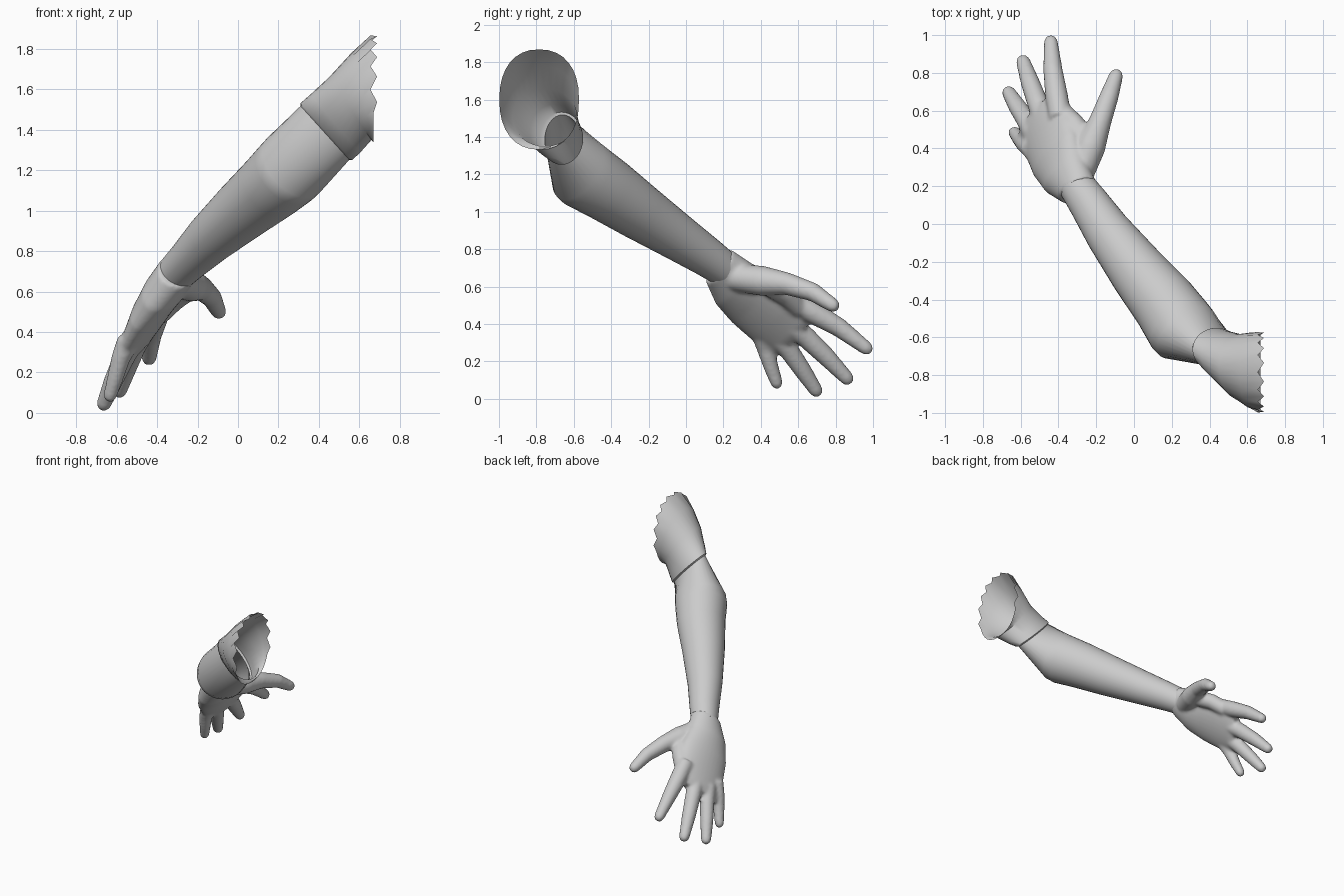
import bpy, bmesh, math
from mathutils import Vector as V

if "Cube" in bpy.data.objects:
    bpy.data.objects.remove(bpy.data.objects["Cube"])

SEG = 32
grey = bpy.data.materials.new("plain grey")
grey.diffuse_color = (0.6, 0.6, 0.6, 1)
grey.use_nodes = True
grey.node_tree.nodes["Principled BSDF"].inputs["Base Color"].default_value = grey.diffuse_color


def ring(c, a, b, power=1.0):
    """Elliptical ring of points; power under 1 squares it off."""
    c, a, b = V(c), V(a), V(b)
    f = lambda x: math.copysign(abs(x) ** power, x)
    return [c + a * f(math.cos(t)) + b * f(math.sin(t))
            for t in (2 * math.pi * i / SEG for i in range(SEG))]


def add_loft(bm, rings, caps=(True, True)):
    """Skin a list of rings, with optional end caps."""
    loops = [[bm.verts.new(p) for p in r] for r in rings]
    for lo, hi in zip(loops, loops[1:]):
        for i in range(SEG):
            j = (i + 1) % SEG
            bm.faces.new((lo[i], lo[j], hi[j], hi[i]))
    if caps[0]:
        bm.faces.new(loops[0][::-1])
    if caps[1]:
        bm.faces.new(loops[-1])


def add_finger(bm, joints):
    """Round-tipped tube through (point, radius) joints."""
    pts = [V(p) for p, r in joints]
    rad = [r for p, r in joints]
    d = (pts[-1] - pts[-2]).normalized()
    r = rad[-1]                       # rounded fingertip
    pts += [pts[-1] + d * r * 0.6, pts[-1] + d * r * 0.95]
    rad += [r * 0.8, r * 0.35]
    rings = []
    for i, p in enumerate(pts):
        t = (pts[min(i + 1, len(pts) - 1)] - pts[max(i - 1, 0)]).normalized()
        a = t.cross(V((0.8, -0.1, -0.58))).normalized()
        rings.append(ring(p, a * rad[i], t.cross(a) * rad[i]))
    add_loft(bm, rings)


def make(name, bm, angle=40, remesh=0):
    bmesh.ops.recalc_face_normals(bm, faces=bm.faces)
    me = bpy.data.meshes.new(name)
    bm.to_mesh(me)
    bm.free()
    me.materials.append(grey)
    ob = bpy.data.objects.new(name, me)
    bpy.context.collection.objects.link(ob)
    bpy.ops.object.select_all(action='DESELECT')
    bpy.context.view_layer.objects.active = ob
    ob.select_set(True)
    if remesh:
        m = ob.modifiers.new("blend", 'REMESH')
        m.mode, m.voxel_size = 'VOXEL', remesh
        s = ob.modifiers.new("soften", 'SMOOTH')
        s.factor, s.iterations = 0.5, 7
        bpy.ops.object.modifier_apply(modifier="blend")
        bpy.ops.object.modifier_apply(modifier="soften")
    bpy.ops.object.shade_smooth_by_angle(angle=math.radians(angle))
    return ob


# Forearm: crease ring at the elbow, flat elbow face, taper to the wrist
u, v = V((0.67, 0, -0.74)), V((-0.49, -0.76, -0.44))
crease = ring((0.43, -0.66, 1.385), u * 0.18, (0, -0.095, 0))
stations = [((0.275, -0.575, 1.225), 0.188, 0.182), ((0.24, -0.535, 1.19), 0.186, 0.187),
            ((0.16, -0.42, 1.117), 0.174, 0.174), ((0.02, -0.25, 1.00), 0.152, 0.153),
            ((-0.14, -0.04, 0.86), 0.125, 0.125), ((-0.24, 0.11, 0.76), 0.105, 0.108),
            ((-0.31, 0.21, 0.69), 0.095, 0.095)]
bm = bmesh.new()
add_loft(bm, [crease] + [ring(c, u * a, v * b) for c, a, b in stations], (False, True))
make("forearm", bm)

# Upper arm: open shell, torn along the upper part of its edge
end = ring((0.67, -0.785, 1.6), (0, 0, -0.268), (0, -0.213, 0), 0.88)
for i, p in enumerate(end):
    if p.z > 1.52:
        p.x += 0.018 if i % 2 else -0.014
bm = bmesh.new()
add_loft(bm, [crease,
              ring((0.437, -0.665, 1.392), u * 0.19, (0, -0.115, 0)),
              ring((0.48, -0.70, 1.43), (0.122, 0, -0.145), (0, -0.135, 0)),
              ring((0.555, -0.755, 1.505), (0.105, 0, -0.155), (0, -0.172, 0)),
              ring((0.615, -0.775, 1.56), (0.055, 0, -0.22), (0, -0.20, 0), 0.94),
              end], (False, False))
make("upper_arm", bm)

# Hand: flattened palm, thumb pad, web and five digits blended together
w, t = V((0.52, 0.6, 0.6)), V((0.79, -0.106, -0.58))
palm = [((-0.295, 0.175, 0.71), 0.115, 0.098), ((-0.36, 0.255, 0.615), 0.16, 0.10),
        ((-0.41, 0.36, 0.535), 0.195, 0.088), ((-0.455, 0.465, 0.445), 0.20, 0.072),
        ((-0.50, 0.555, 0.365), 0.185, 0.06), ((-0.515, 0.585, 0.335), 0.17, 0.045)]
digits = [
    # thumb
    [((-0.29, 0.26, 0.65), 0.075), ((-0.23, 0.41, 0.63), 0.08),
     ((-0.18, 0.54, 0.615), 0.06), ((-0.13, 0.68, 0.57), 0.05), ((-0.095, 0.785, 0.50), 0.038)],
    # thumb web
    [((-0.24, 0.42, 0.62), 0.06), ((-0.32, 0.53, 0.56), 0.058), ((-0.39, 0.60, 0.49), 0.055)],
    # index
    [((-0.39, 0.56, 0.53), 0.06), ((-0.41, 0.68, 0.46), 0.06),
     ((-0.43, 0.82, 0.38), 0.051), ((-0.44, 0.965, 0.27), 0.037)],
    # middle
    [((-0.47, 0.54, 0.41), 0.062), ((-0.51, 0.64, 0.33), 0.056),
     ((-0.55, 0.75, 0.225), 0.05), ((-0.587, 0.86, 0.11), 0.038)],
    # ring
    [((-0.53, 0.48, 0.35), 0.06), ((-0.57, 0.55, 0.26), 0.053),
     ((-0.62, 0.625, 0.15), 0.047), ((-0.663, 0.695, 0.045), 0.037)],
    # little
    [((-0.54, 0.40, 0.36), 0.057), ((-0.58, 0.425, 0.27), 0.047),
     ((-0.608, 0.455, 0.17), 0.04), ((-0.633, 0.485, 0.085), 0.033)],
]
bm = bmesh.new()
add_loft(bm, [ring(c, w * a, t * b) for c, a, b in palm])
for d in digits:
    add_finger(bm, d)
make("hand", bm, 60, 0.011)
